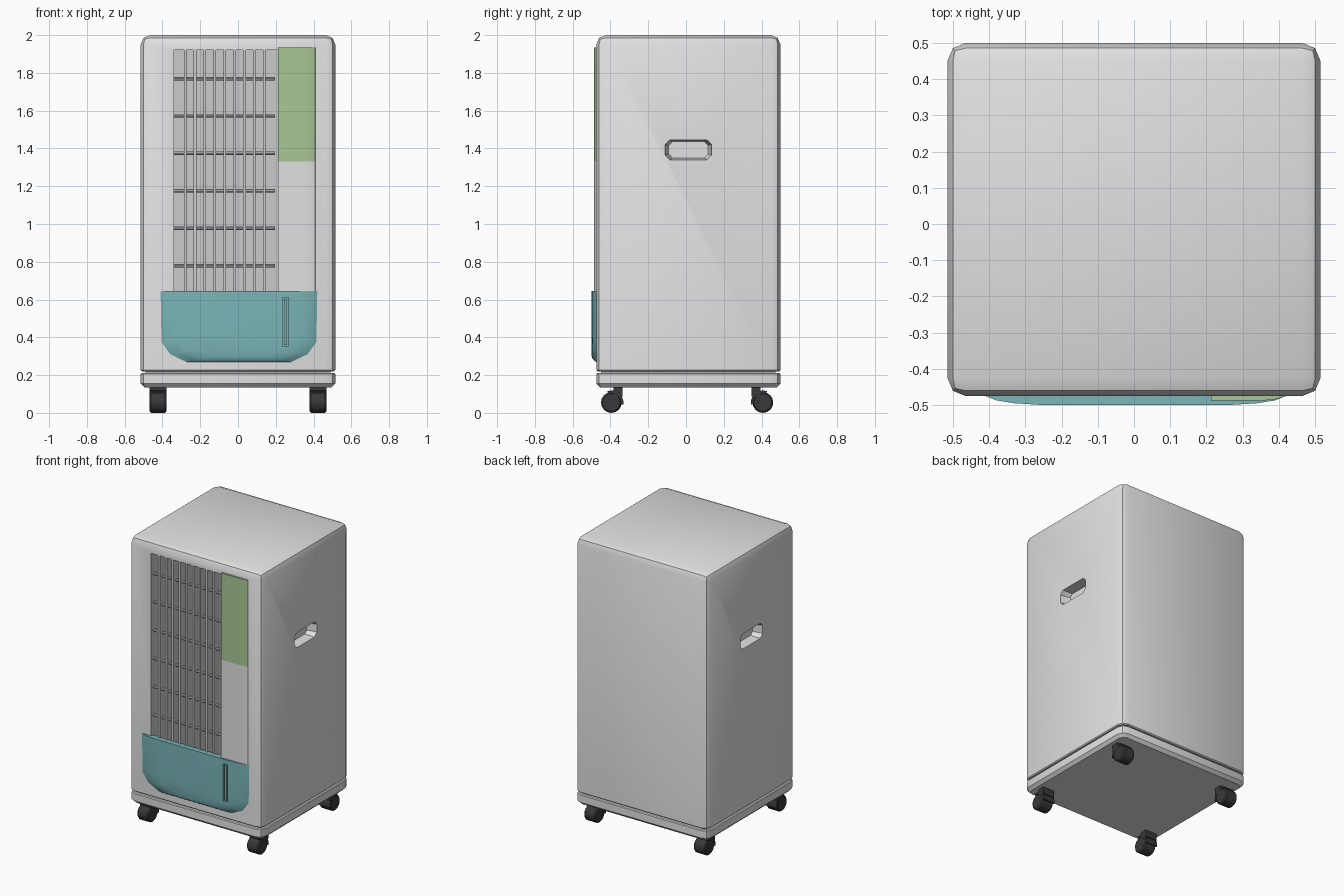
import bpy
import bmesh
from math import cos, sin, pi, radians

if "Cube" in bpy.data.objects:
    bpy.data.objects.remove(bpy.data.objects["Cube"], do_unlink=True)


def material(name, rgb, rough=0.6):
    m = bpy.data.materials.new(name)
    m.use_nodes = True
    m.diffuse_color = (*rgb, 1)
    node = m.node_tree.nodes["Principled BSDF"]
    node.inputs["Base Color"].default_value = (*rgb, 1)
    node.inputs["Roughness"].default_value = rough
    return m


SHELL = material("light grey", (0.76, 0.76, 0.76))
GRILLE = material("grille grey", (0.6, 0.6, 0.6))
TEAL = material("teal", (0.2, 0.47, 0.49))
GREEN = material("soft green", (0.4, 0.57, 0.3))
RUBBER = material("black rubber", (0.04, 0.04, 0.04))


def finish(name, bm, mat):
    bmesh.ops.recalc_face_normals(bm, faces=bm.faces)
    mesh = bpy.data.meshes.new(name)
    bm.to_mesh(mesh)
    bm.free()
    ob = bpy.data.objects.new(name, mesh)
    bpy.context.collection.objects.link(ob)
    mesh.materials.append(mat)
    return ob


def activate(ob):
    bpy.ops.object.select_all(action='DESELECT')
    ob.select_set(True)
    bpy.context.view_layer.objects.active = ob


def smooth(ob):
    activate(ob)
    bpy.ops.object.shade_smooth_by_angle(angle=radians(30))


def cut(ob, cutter):
    """Subtract the cutter and remove it."""
    cutter.hide_render = True
    mod = ob.modifiers.new("cut", 'BOOLEAN')
    mod.operation = 'DIFFERENCE'
    mod.solver = 'EXACT'
    mod.object = cutter
    activate(ob)
    bpy.ops.object.modifier_apply(modifier=mod.name)
    bpy.data.objects.remove(cutter, do_unlink=True)


def box_bm(lo, hi):
    bm = bmesh.new()
    bmesh.ops.create_cube(bm, size=1)
    for v in bm.verts:
        v.co = [(a + b) / 2 + c * (b - a) for a, b, c in zip(lo, hi, v.co)]
    return bm


def box(name, lo, hi, mat):
    return finish(name, box_bm(lo, hi), mat)


def loft(name, rings, mat):
    """Skin matching closed rings and cap both ends."""
    bm = bmesh.new()
    loops = [[bm.verts.new(p) for p in ring] for ring in rings]
    n = len(loops[0])
    for a, b in zip(loops, loops[1:]):
        for i in range(n):
            j = (i + 1) % n
            bm.faces.new((a[i], a[j], b[j], b[i]))
    bm.faces.new(loops[0])
    bm.faces.new(loops[-1])
    return finish(name, bm, mat)


def bevel(bm, test, offset, segments):
    edges = [e for e in bm.edges if test(*(v.co for v in e.verts))]
    bmesh.ops.bevel(bm, geom=edges, offset=offset, segments=segments,
                    profile=0.5, affect='EDGES')


W, FRONT, BACK = 0.515, -0.475, 0.5

# Cabinet shell with rounded top and corners
bm = box_bm((-W, FRONT, 0.22), (W, BACK, 2))
bevel(bm, lambda a, b: max(a.z, b.z) > 1, 0.05, 2)
bevel(bm, lambda a, b: max(a.z, b.z) < 0.221, 0.006, 1)
cabinet = finish("cabinet", bm, SHELL)
cabinet.data.materials.append(GRILLE)

# Grille opening
cut(cabinet, box("grille_cutter", (-0.34, -0.6, 0.62), (0.212, -0.385, 1.92), GRILLE))


# Side handle pockets
def octagon(x, half_y, half_z, c):
    corners = []
    for sy, sz in ((1, 1), (-1, 1), (-1, -1), (1, -1)):
        pair = [(half_y, half_z - c), (half_y - c, half_z)]
        if sy * sz < 0:
            pair.reverse()
        corners += [(x, 0.0125 + sy * y, 1.393 + sz * z) for y, z in pair]
    return corners


for s in (1, -1):
    pocket = loft("handle_cutter", [octagon(s * 0.53, 0.123, 0.053, 0.025),
                                    octagon(s * 0.51, 0.123, 0.053, 0.025),
                                    octagon(s * 0.45, 0.104, 0.043, 0.02)], SHELL)
    cut(cabinet, pocket)
for p in cabinet.data.polygons:
    c = p.center
    inside = -0.465 < c.y < -0.37 and abs(c.x) < 0.4 and 0.5 < c.z < 1.94
    p.material_index = 1 if inside else 0
smooth(cabinet)

# Base tray below a narrow shadow gap
box("base_gap_core", (-0.49, -0.45, 0.2), (0.49, 0.475, 0.225), SHELL)
bm = box_bm((-W, FRONT, 0.135), (W, BACK, 0.211))
bevel(bm, lambda a, b: abs(a.z - b.z) > 0.05, 0.05, 2)
bevel(bm, lambda a, b: max(a.z, b.z) < 0.136, 0.02, 1)
bevel(bm, lambda a, b: min(a.z, b.z) > 0.21, 0.005, 1)
smooth(finish("base", bm, SHELL))

# Grille: upright slats tied by horizontal rods
for i in range(9):
    x = -0.28 + i * 0.0524
    box(f"grille_slat_{i + 1}", (x - 0.007, -0.472, 0.62), (x + 0.007, -0.386, 1.92), GRILLE)
for i in range(6):
    z = 0.78 + i * 0.198
    ring = [(-0.446 + 0.009 * cos(k * pi / 4), z + 0.009 * sin(k * pi / 4)) for k in range(8)]
    smooth(loft(f"grille_rod_{i + 1}", [[(x, *p) for p in ring] for x in (-0.34, 0.195)], GRILLE))

# Control strip: green display over a plain lower cover
plan = [(0.212, -0.46), (0.212, -0.488), (0.35, -0.488), (0.385, -0.485),
        (0.405, -0.48), (0.413, -0.472), (0.413, -0.46)]
for name, z0, z1, mat in (("display_panel", 1.33, 1.935, GREEN),
                          ("lower_cover", 0.63, 1.33, SHELL)):
    smooth(loft(name, [[(x, y, z) for x, y in plan] for z in (z0, z1)], mat))


# Water tank front, curved towards its sides and bottom
def tank_ring(y, ix, iz):
    half = [(0.415 - ix, 0.645), (0.41 - ix, 0.375 + iz),
            (0.365 - ix, 0.312 + iz), (0.28 - ix, 0.27 + iz)]
    pts = half + [(-x, z) for x, z in reversed(half)]
    return [(x + 0.005, y, z) for x, z in pts]


tank = loft("water_tank", [tank_ring(-0.46, 0, 0), tank_ring(-0.475, 0, 0),
                           tank_ring(-0.487, 0.03, 0.007), tank_ring(-0.495, 0.08, 0.018),
                           tank_ring(-0.5, 0.16, 0.032)], TEAL)
cut(tank, box("gauge_cutter", (0.235, -0.52, 0.352), (0.267, -0.485, 0.612), TEAL))
smooth(tank)
box("water_gauge", (0.243, -0.496, 0.36), (0.259, -0.48, 0.604), TEAL)

# Casters: wheel, curved hood and neck, with hoods facing inwards
R = 0.055
for end, side_y, inward in (("front", -0.395, 1), ("back", 0.407, -1)):
    for side, cx in (("left", 0.424), ("right", -0.424)):
        def arc(r, angle):
            return (side_y + inward * r * cos(angle), R + r * sin(angle))

        tag = f"{end}_{side}"
        x0, x1 = cx - 0.045, cx + 0.045
        ring = [arc(R, k * pi / 8) for k in range(16)]
        edge = [arc(R - 0.008, k * pi / 8) for k in range(16)]
        smooth(loft(f"{tag}_wheel", [[(x, *p) for p in pts] for x, pts in (
            (x0, edge), (x0 + 0.008, ring), (x1 - 0.008, ring), (x1, edge))], RUBBER))
        angles = [radians(-10 + 20 * k) for k in range(7)]
        hood = [arc(0.064, a) for a in angles] + [arc(0.05, a) for a in reversed(angles)]
        smooth(loft(f"{tag}_hood", [[(x, *p) for p in hood] for x in (x0, x1)], RUBBER))
        ys = sorted((side_y + inward * 0.012, side_y + inward * 0.06))
        box(f"{tag}_neck", (x0, ys[0], 0.088), (x1, ys[1], 0.137), RUBBER)
